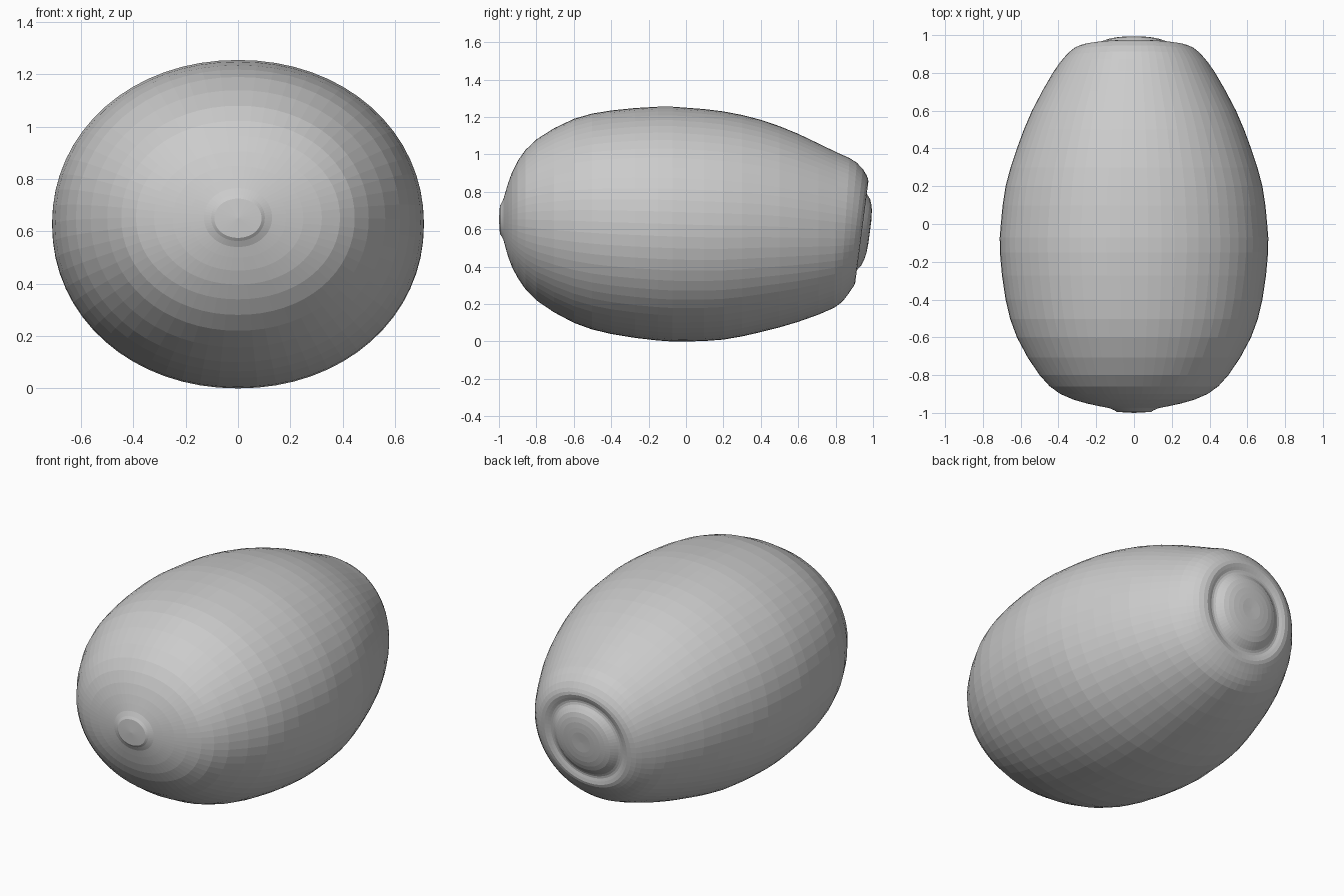
import bpy, bmesh
from math import sin, cos, tau, copysign
from mathutils import Vector

cube = bpy.data.objects.get("Cube")
if cube:
    bpy.data.objects.remove(cube)

SEGMENTS = 64
POWER = 0.97   # slightly fuller than an ellipse

# Sections from front tip to back end: y, half width, bottom z, top z
body = [
    (-0.995, 0.09, 0.575, 0.725), (-0.975, 0.13, 0.54, 0.765),
    (-0.95, 0.25, 0.45, 0.85), (-0.9, 0.39, 0.34, 0.965),
    (-0.8, 0.50, 0.22, 1.08), (-0.6, 0.62, 0.10, 1.19),
    (-0.4, 0.68, 0.04, 1.235), (-0.15, 0.71, 0.005, 1.255),
    (0.0, 0.705, 0.0, 1.25), (0.2, 0.68, 0.01, 1.23),
    (0.4, 0.62, 0.05, 1.185), (0.6, 0.54, 0.105, 1.11),
    (0.8, 0.43, 0.18, 1.01), (0.88, 0.37, 0.225, 0.955),
    (0.925, 0.32, 0.28, 0.89),
]
# Hollow with a raised button at the back end: y, radius
button = [(0.94, 0.27), (0.93, 0.235), (0.935, 0.21), (0.962, 0.175),
          (0.978, 0.12), (0.983, 0.06)]
sections = body + [(y, r, 0.585 - r, 0.585 + r) for y, r in button]


def smooth(points, steps):
    """Spline through the sections."""
    pts = [Vector(p) for p in points]
    result = []
    for i in range(len(pts) - 1):
        a, b = pts[max(i - 1, 0)], pts[i]
        c, d = pts[i + 1], pts[min(i + 2, len(pts) - 1)]
        for k in range(steps):
            t = k / steps
            result.append(b + (c - a) * (t / 2)
                          + (a * 2 - b * 5 + c * 4 - d) * (t * t / 2)
                          + (b * 3 - a - c * 3 + d) * (t ** 3 / 2))
    return result + [pts[-1]]


def rounded(v):
    return copysign(abs(v) ** POWER, v)


bm = bmesh.new()
rings = []
for y, w, low, high in smooth(sections, 2):
    middle, half = (low + high) / 2, (high - low) / 2
    lean = 0.13 * min(max((y - 0.78) / 0.14, 0), 1)   # back end tilts upward
    ring = []
    for i in range(SEGMENTS):
        a = tau * i / SEGMENTS
        dz = half * rounded(sin(a))
        ring.append(bm.verts.new((w * rounded(cos(a)), y + lean * dz, middle + dz)))
    rings.append(ring)

# Skin between neighbouring rings
for first, second in zip(rings, rings[1:]):
    for i in range(SEGMENTS):
        j = (i + 1) % SEGMENTS
        bm.faces.new((first[i], first[j], second[j], second[i]))

# Close both ends with shallow cones
for ring, y, z in ((rings[0], -1.0, 0.65), (rings[-1], 0.981, 0.585)):
    tip = bm.verts.new((0, y, z))
    for i in range(SEGMENTS):
        bm.faces.new((ring[i], ring[(i + 1) % SEGMENTS], tip))
bmesh.ops.recalc_face_normals(bm, faces=bm.faces)

mesh = bpy.data.meshes.new("fruit_body")
bm.to_mesh(mesh)
bm.free()
fruit = bpy.data.objects.new("fruit_body", mesh)
bpy.context.collection.objects.link(fruit)

# Plain grey surface
grey = bpy.data.materials.new("plain_grey")
grey.use_nodes = True
colour = (0.6, 0.6, 0.6, 1)
grey.diffuse_color = colour
grey.node_tree.nodes["Principled BSDF"].inputs["Base Color"].default_value = colour
mesh.materials.append(grey)
